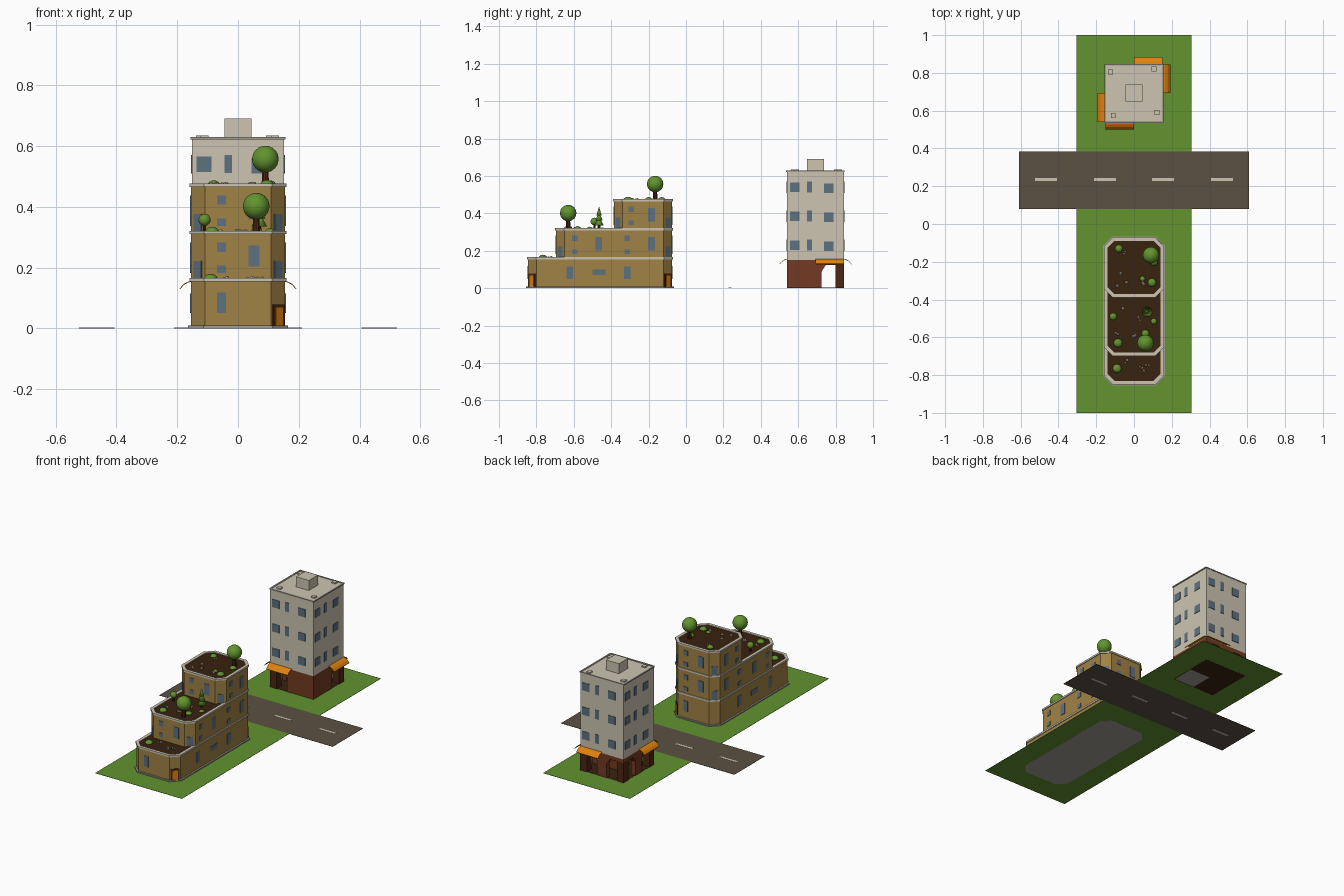
import bpy, bmesh, math, random
from mathutils import Matrix, Vector

if "Cube" in bpy.data.objects:
    bpy.data.objects.remove(bpy.data.objects["Cube"])

random.seed(4)


def mat(name, hexcol):
    m = bpy.data.materials.new(name)
    c = [int(hexcol[i:i + 2], 16) / 255 for i in (0, 2, 4)]
    m.diffuse_color = [((v + .055) / 1.055) ** 2.4 if v > .04 else v / 12.92 for v in c] + [1]
    m.use_nodes = True
    m.node_tree.nodes["Principled BSDF"].inputs["Base Color"].default_value = m.diffuse_color
    return m


GREEN = mat("leaf green", "62942F")
ROAD = mat("asphalt", "5B5142")
CREAM = mat("cream plaster", "CDC5B2")
GREY = mat("grey stone", "A39D92")
OCHRE = mat("ochre wall", "A08246")
GLASS = mat("blue glass", "5F7280")
ORANGE = mat("orange", "E0820F")
BRICK = mat("red brown", "733A22")
SOIL = mat("dark soil", "38220F")
BARK = mat("dark wood", "4E2612")


def part(name, bm, material, smooth=False):
    bmesh.ops.recalc_face_normals(bm, faces=bm.faces)
    me = bpy.data.meshes.new(name)
    for f in bm.faces:
        f.smooth = smooth
    bm.to_mesh(me)
    bm.free()
    me.materials.append(material)
    ob = bpy.data.objects.new(name, me)
    bpy.context.collection.objects.link(ob)
    return ob


def box(bm, x0, x1, y0, y1, z0, z1, M=Matrix()):
    S = Matrix.Diagonal((x1 - x0, y1 - y0, z1 - z0, 1))
    T = Matrix.Translation(((x0 + x1) / 2, (y0 + y1) / 2, (z0 + z1) / 2))
    bmesh.ops.create_cube(bm, size=1, matrix=M @ T @ S)


def boxes(name, material, *dims):
    bm = bmesh.new()
    for d in dims:
        box(bm, *d)
    return part(name, bm, material)


def prism(bm, a, b):
    """Closed solid between two matching point loops."""
    va, vb = [bm.verts.new(p) for p in a], [bm.verts.new(p) for p in b]
    bm.faces.new(va)
    bm.faces.new(vb)
    for i in range(len(va)):
        j = (i + 1) % len(va)
        bm.faces.new((va[i], va[j], vb[j], vb[i]))


def wall(x, y, deg):
    """Frame on a wall: local x runs along it, local -y points outward."""
    return Matrix.Translation((x, y, 0)) @ Matrix.Rotation(math.radians(deg), 4, 'Z')


# ground, road and dashes
boxes("grass", GREEN, (-.305, .305, -1, .08, .0005, .002), (-.305, .305, .385, 1, .0005, .002))
boxes("road", ROAD, (-.61, .61, .08, .385, .0005, .002))
boxes("road_dashes", CREAM, *[(x - .058, x + .058, .228, .243, 0, .003) for x in (-.465, -.153, .153, .465)])

# ---- terraced building ----
BACK, HX, CH = -.075, .155, .046


def octagon(front, d, z):
    """Chamfered outline inset by d."""
    x, y0, y1, c = HX - d, front + d, BACK - d, CH - .586 * d
    return [(-x + c, y0, z), (x - c, y0, z), (x, y0 + c, z), (x, y1 - c, z),
            (x - c, y1, z), (-x + c, y1, z), (-x, y1 - c, z), (-x, y0 + c, z)]


fronts, tops = (-.845, -.695, -.385), (.16, .315, .47)
walls, rims, soil, base = (bmesh.new() for _ in range(4))
prism(base, octagon(fronts[0], -.01, 0), octagon(fronts[0], -.01, .009))
z0 = .002
for f, z in zip(fronts, tops):
    prism(walls, octagon(f, 0, z0), octagon(f, 0, z))
    prism(soil, octagon(f, .008, z - .004), octagon(f, .008, z + .002))
    loops = [[rims.verts.new(p) for p in octagon(f, d, h)]
             for d, h in ((-.005, z - .005), (-.005, z + .006), (.014, z + .006), (.014, z - .005))]
    for k in range(4):
        for i in range(8):
            j, a, b = (i + 1) % 8, loops[k], loops[(k + 1) % 4]
            rims.faces.new((a[i], a[j], b[j], b[i]))
    z0 = z
part("base_plinth", base, GREY)
part("terrace_walls", walls, OCHRE)
part("terrace_rims", rims, CREAM)
part("terrace_soil", soil, SOIL)

win, frames, doors = bmesh.new(), bmesh.new(), bmesh.new()


def pane(bm, M, u, w, za, zb, t=.003):
    box(bm, u - w / 2, u + w / 2, -t, .002, za, zb, M)


def small_pair(M, u, z):
    pane(win, M, u, .029, z + .022, z + .047)
    pane(win, M, u, .029, z + .092, z + .122)


# front and back windows
for t, f in enumerate(fronts):
    z = (0, .16, .315)[t]
    for M in (wall(0, f, 0), wall(0, BACK, 180)):
        if t == 0:
            pane(win, M, -.054, .029, .05, .118)
        else:
            small_pair(M, -.054, z)
            pane(win, M, .052, .036, z + .043, z + .112)
# side windows
for sx in (1, -1):
    M = wall(sx * HX, 0, 90 * sx)
    for y, w, a, b in ((-.622, .034, .05, .115), (-.465, .07, .07, .1), (-.315, .034, .05, .115),
                       (-.467, .036, .203, .273), (-.185, .036, .203, .273), (-.185, .036, .358, .428)):
        pane(win, M, y * sx, w, a, b)
    for y, z in ((-.595, .16), (-.315, .16), (-.292, .315)):
        small_pair(M, y * sx, z)
    # corner windows and doors on the chamfers
    for t, f in enumerate(fronts):
        z = (0, .16, .315)[t]
        corners = (wall(sx * (HX - CH / 2), f + CH / 2, 45 * sx),
                   wall(sx * (HX - CH / 2), BACK - CH / 2, 135 * sx))
        for M in corners:
            if t:
                pane(win, M, 0, .036, z + .006, z + .062)
            elif sx == 1:
                pane(frames, M, 0, .052, .009, .078, .004)
                pane(doors, M, 0, .032, .009, .068, .006)
part("terrace_windows", win, GLASS)
part("door_frames", frames, BARK)
part("doors", doors, ORANGE)

# ---- roof garden ----
leaves, trunks, rocks = bmesh.new(), bmesh.new(), bmesh.new()


def ground(y):
    return .002 + (tops[2] if y > -.385 else tops[1] if y > -.69 else tops[0])


def ball(x, y, z, r, squash=1):
    bmesh.ops.create_icosphere(leaves, subdivisions=3, radius=r,
                               matrix=Matrix.Translation((x, y, z)) @ Matrix.Diagonal((1, 1, squash, 1)))


def cone(bm, x, y, z, h, r1, r2, n=10):
    bmesh.ops.create_cone(bm, cap_ends=True, segments=n, radius1=r1, radius2=r2, depth=h,
                          matrix=Matrix.Translation((x, y, z + h / 2)))


# round trees
for x, y, r, h in ((.09, -.165, .044, .085), (.06, -.63, .044, .085), (-.11, -.49, .02, .04)):
    g = ground(y)
    cone(trunks, x, y, g, h, r * .3, r * .18)
    ball(x, y, g + h, r)
# conifer
g = ground(-.465)
cone(trunks, .07, -.465, g, .025, .008, .006)
for k in range(3):
    cone(leaves, .07, -.465, g + .018 + k * .027, .045, .026 - k * .006, .001, 12)
# bushes
for x, y, r in ((-.08, -.13, .02), (.045, -.29, .014), (.095, -.31, .022), (.105, -.515, .016),
                (.06, -.58, .02), (-.085, -.63, .023), (-.09, -.765, .023), (.105, -.2, .02)):
    ball(x, y, ground(y), r, .75)
# rocks
for x, y in ((-.045, -.155), (-.065, -.26), (-.045, -.315), (-.08, -.33), (.045, -.32), (-.055, -.45),
             (.027, -.505), (-.09, -.58), (.005, -.585), (-.045, -.725), (.035, -.765), (.07, -.745), (.06, -.785)):
    for k in range(2):
        s = random.uniform(.005, .009)
        M = Matrix.Translation((x + random.uniform(-.01, .01), y + random.uniform(-.01, .01), ground(y) + .003))
        bmesh.ops.create_icosphere(rocks, subdivisions=1, radius=s,
                                   matrix=M @ Matrix.Rotation(random.random() * 3, 4, Vector((1, 1, 1))))
part("garden_leaves", leaves, GREEN, True)
part("tree_trunks", trunks, BARK)
part("garden_rocks", rocks, CREAM)

# ---- tower ----
CY, H = .6925, .152
boxes("tower_body", CREAM, (-H, H, CY - H, CY + H, .15, .626))
boxes("tower_roof_box", CREAM, (-.045, .045, CY - .045, CY + .045, .62, .69))
boxes("tower_roof_vents", CREAM, *[(x - .013, x + .013, y - .013, y + .013, .62, .634)
                                   for x, y in ((-.125, .805), (.105, .82), (.122, .59), (-.11, .575))])
E = H + .002
boxes("tower_roof_edge", GREY, *[(-E, E, CY + s * H - .006, CY + s * H + .002 + .004 * (s < 0), .622, .629) for s in (-1, 1)],
      *[(s * H - .005, s * H + .005, CY - E, CY + E, .622, .629) for s in (-1, 1)])

# tower windows, the same on all four sides
win = bmesh.new()
for q in range(4):
    M = Matrix.Translation((0, CY, 0)) @ Matrix.Rotation(q * math.pi / 2, 4, 'Z') @ Matrix.Translation((0, -H, 0))
    for z in (.205, .36, .515):
        pane(win, M, -.112, .05, z, z + .05)
        pane(win, M, -.032, .026, z - .003, z + .055)
        pane(win, M, .07, .05, z - .005, z + .045)
part("tower_windows", win, GLASS)

# ground floor: shop block in one corner, arches around the rest
shop, pillars, awn = bmesh.new(), bmesh.new(), bmesh.new()
box(shop, -.033, H, CY - H, CY + .033, .003, .151)
half = ((0, .002), (.033, .002), (.033, .09), (.055, .125), (.107, .125), (.107, .002), (H, .002), (H, .151), (0, .151))
for deg, sides in ((0, (-1,)), (90, (1,)), (180, (-1, 1)), (270, (-1, 1))):
    M = Matrix.Translation((0, CY, 0)) @ Matrix.Rotation(math.radians(deg), 4, 'Z')
    for s in sides:
        prism(shop, [M @ Vector((s * u, -H, z)) for u, z in half],
              [M @ Vector((s * u, -H + .03, z)) for u, z in half])
for sx, sy in ((1, 1), (-1, 1), (-1, -1)):
    x, y = sx * .1295, CY + sy * .1295
    box(pillars, x - .0235, x + .0235, y - .0235, y + .0235, .002, .126)
part("shop_walls", shop, BRICK)
part("corner_pillars", pillars, BARK)

# curved awnings at two opposite corners
curve = [(0, .157), (.015, .153), (.028, .145), (.04, .131)]
prof = curve + [(o - .001, z - .003) for o, z in reversed(curve)]
for deg, s in ((0, -1), (90, 1), (180, -1), (270, 1)):
    M = Matrix.Translation((0, CY, 0)) @ Matrix.Rotation(math.radians(deg), 4, 'Z')
    prism(awn, *[[M @ Vector((s * u, -H - o, z)) for o, z in prof] for u in (0, H)])
part("awnings", awn, ORANGE)

# floors
boxes("arcade_floor", SOIL, (-.15, .15, CY - .15, CY + .15, .0002, .003))
boxes("shop_floor", GREY, (.0, .145, CY - .145, CY, 0, .0025))
